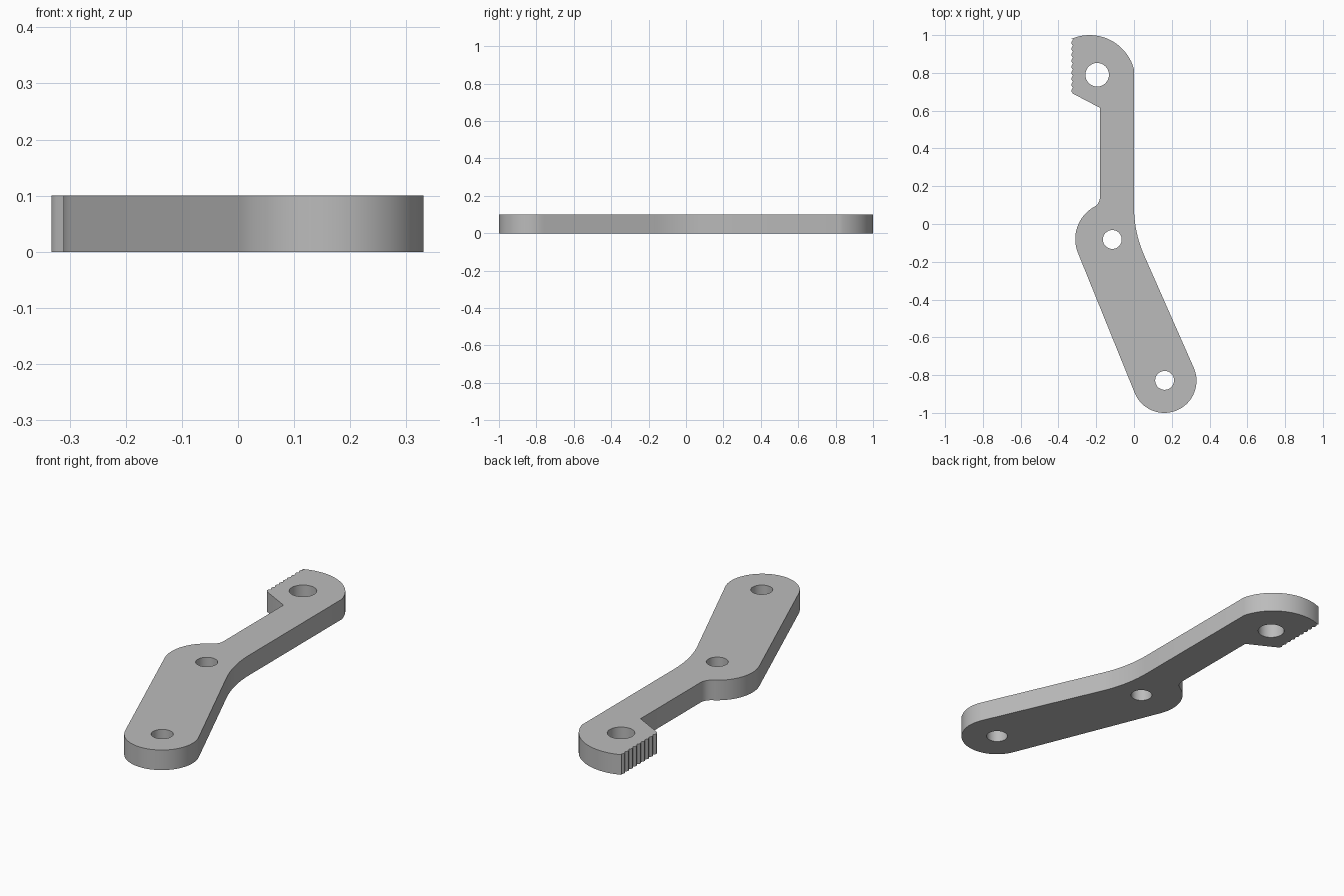
import bpy
import bmesh
from math import sin, cos, pi, radians

THICKNESS = 0.1

cube = bpy.data.objects.get("Cube")
if cube:
    bpy.data.objects.remove(cube, do_unlink=True)


def arc(cx, cy, r, start, end, steps):
    """Points along a circular arc, angles in degrees."""
    angles = [radians(start + (end - start) * i / steps) for i in range(steps + 1)]
    return [(cx + r * cos(a), cy + r * sin(a)) for a in angles]


def serration(x, top, bottom, count, depth, steps=4):
    """A row of small rounded teeth pointing to -x."""
    pitch = (top - bottom) / count
    points = []
    for i in range(count):
        for k in range(steps):
            t = k / steps
            points.append((x - depth * sin(pi * t), top - pitch * (i + t)))
    return points + [(x, bottom)]


def add_loop(bm, points):
    verts = [bm.verts.new((x, y, 0)) for x, y in points]
    for a, b in zip(verts, verts[1:] + verts[:1]):
        bm.edges.new((a, b))


# Lever outline, counterclockwise from the head
outline = arc(-0.235, 0.757, 0.243, 15, 113, 20)          # rounded head
outline += serration(-0.323, 0.975, 0.69, 9, 0.009)       # toothed edge
outline += [(-0.18, 0.615), (-0.18, 0.14),                # neck
            (-0.183, 0.123), (-0.191, 0.108)]             # small fillet
outline += arc(-0.115, -0.08, 0.196, 117, 203.4, 18)      # pivot lobe
outline += arc(0.161, -0.83, 0.17, 203.4, 383.4, 32)      # tail end
outline += arc(0.636, 0.09, 0.636, 203.6, 180, 10)        # bend into the neck

# Pin holes: x, y, radius
holes = [(-0.195, 0.79, 0.0625), (-0.115, -0.082, 0.05), (0.162, -0.828, 0.05)]

# Fill the profile and raise it to a plate
bm = bmesh.new()
add_loop(bm, outline)
for x, y, r in holes:
    add_loop(bm, arc(x, y, r, 0, 360, 32)[:-1])
bmesh.ops.triangle_fill(bm, use_beauty=True, use_dissolve=False, edges=bm.edges[:])
raised = bmesh.ops.extrude_face_region(bm, geom=bm.faces[:], use_keep_orig=True)
top_verts = [g for g in raised["geom"] if isinstance(g, bmesh.types.BMVert)]
bmesh.ops.translate(bm, verts=top_verts, vec=(0, 0, THICKNESS))
bmesh.ops.recalc_face_normals(bm, faces=bm.faces[:])
mesh = bpy.data.meshes.new("lever_arm")
bm.to_mesh(mesh)
bm.free()

lever = bpy.data.objects.new("lever_arm", mesh)
bpy.context.collection.objects.link(lever)

# Plain grey metal
grey = bpy.data.materials.new("grey_metal")
grey.use_nodes = True
colour = (0.5, 0.5, 0.5, 1)
grey.diffuse_color = colour
grey.node_tree.nodes["Principled BSDF"].inputs["Base Color"].default_value = colour
mesh.materials.append(grey)

# Smooth walls with crisp rims
bpy.ops.object.select_all(action="DESELECT")
lever.select_set(True)
bpy.context.view_layer.objects.active = lever
bpy.ops.object.shade_smooth_by_angle(angle=radians(30))
